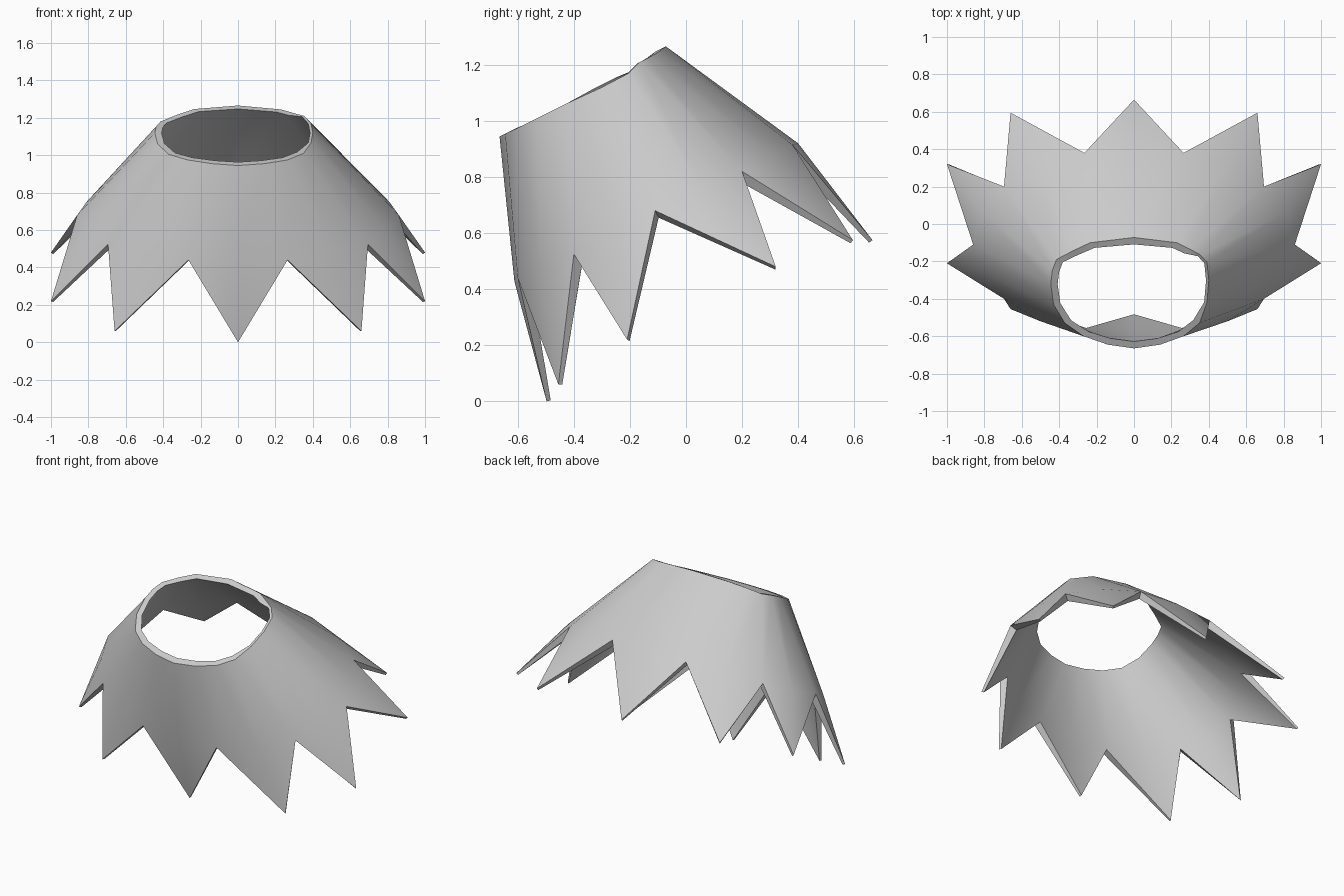
import bpy, bmesh
from mathutils import Vector

if "Cube" in bpy.data.objects:
    bpy.data.objects.remove(bpy.data.objects["Cube"])

# Neck rim, front to back; the right half is slightly tighter than the left
rim_right = [(0, -.665, .945), (.14, -.645, .955), (.265, -.60, .975), (.35, -.53, 1.01),
             (.39, -.42, 1.065), (.40, -.30, 1.12), (.39, -.205, 1.17), (.355, -.165, 1.21),
             (.30, -.135, 1.225), (.23, -.10, 1.245), (0, -.072, 1.266)]
rim_left = [(-.14, -.645, .955), (-.27, -.60, .975), (-.37, -.53, 1.005), (-.43, -.43, 1.06),
            (-.445, -.32, 1.12), (-.437, -.25, 1.155), (-.415, -.19, 1.18),
            (-.33, -.145, 1.215), (-.235, -.10, 1.247)]
# Lower ring, front to back: odd entries are the notches between points
ring_half = [(0, -.612, .428), (.265, -.60, .44), (.50, -.52, .475), (.695, -.40, .525),
             (.80, -.27, .60), (.86, -.11, .68), (.81, .06, .75), (.695, .20, .82),
             (.50, .31, .875), (.265, .38, .915), (0, .40, .92)]
# Tips of the jagged points, front to back
tips_half = [(0, -.497, 0), (.66, -.455, .06), (1, -.21, .22), (1, .32, .48),
             (.66, .595, .575), (0, .665, .575)]


def full_loop(half):
    return half + [(-x, y, z) for x, y, z in half[-2:0:-1]]


rim_co = rim_right + rim_left[::-1]
ring_co, tip_co = full_loop(ring_half), full_loop(tips_half)
n = len(ring_co)

bm = bmesh.new()
rim, ring, tips = ([bm.verts.new(c) for c in co] for co in (rim_co, ring_co, tip_co))

# Outer cloth and its triangular points
for i in range(n):
    j = (i + 1) % n
    bm.faces.new((ring[i], ring[j], rim[j], rim[i]))
for k, tip in enumerate(tips):
    m = 2 * k
    bm.faces.new((ring[m - 1], tip, ring[m]))
    bm.faces.new((ring[m], tip, ring[m + 1]))
bm.normal_update()

# Inner lining: offset from the outside, thin at the tips and on the right of the rim
inner = {}
for i, v in enumerate(rim):
    d = Vector((-v.co.x, -.36 - v.co.y, 0)).normalized()
    d.z = .5 * d.y
    inner[v] = bm.verts.new(v.co + d * (.015 if 4 <= i <= 7 else .037))
for v in ring:
    inner[v] = bm.verts.new(v.co - v.normal * .045)
for v in tips:
    p = v.co - v.normal * .015
    p.z = max(p.z, 0)
    inner[v] = bm.verts.new(p)
outer_faces = list(bm.faces)
border = [(l.vert, l.link_loop_next.vert) for f in outer_faces for l in f.loops
          if l.edge.is_boundary]
for f in outer_faces:
    bm.faces.new([inner[v] for v in reversed(f.verts)])
for a, b in border:
    bm.faces.new((b, a, inner[a], inner[b]))
bmesh.ops.recalc_face_normals(bm, faces=bm.faces)

mesh = bpy.data.meshes.new("jagged_collar")
bm.to_mesh(mesh)
bm.free()
collar = bpy.data.objects.new("jagged_collar", mesh)
bpy.context.collection.objects.link(collar)
bpy.context.view_layer.objects.active = collar
collar.select_set(True)
bpy.ops.object.shade_smooth_by_angle(angle=.5)
